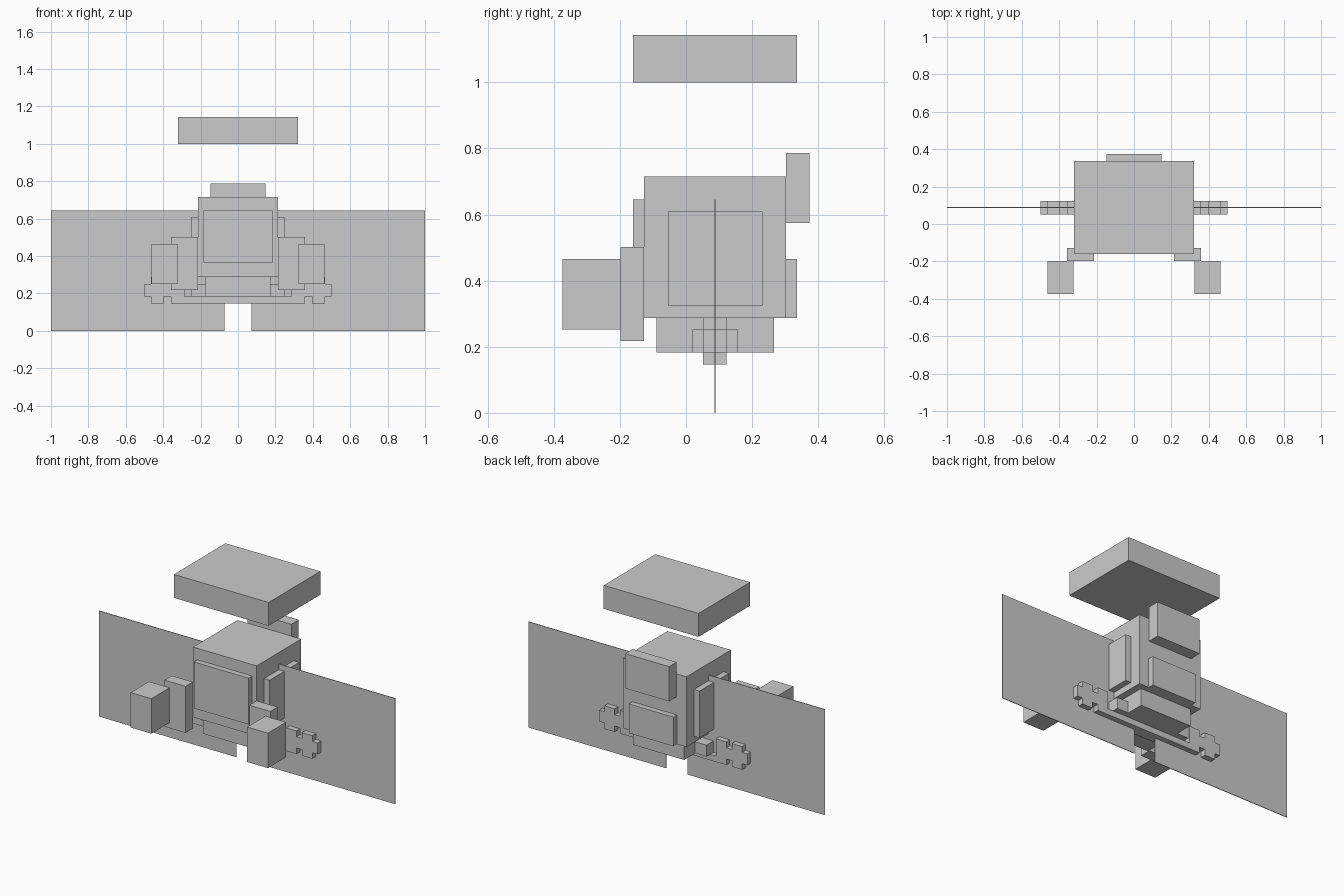
import bpy, bmesh

if "Cube" in bpy.data.objects:
    bpy.data.objects.remove(bpy.data.objects["Cube"])


def new_object(name, bm):
    bmesh.ops.recalc_face_normals(bm, faces=bm.faces)
    mesh = bpy.data.meshes.new(name)
    bm.to_mesh(mesh)
    bm.free()
    obj = bpy.data.objects.new(name, mesh)
    bpy.context.collection.objects.link(obj)
    return obj


def box(name, x, y, z):
    """Box from (min, max) ranges on each axis."""
    bm = bmesh.new()
    bmesh.ops.create_cube(bm, size=1)
    for v in bm.verts:
        v.co = [r[0] if c < 0 else r[1] for c, r in zip(v.co, (x, y, z))]
    return new_object(name, bm)


def pair(name, x, y, z):
    """Matching boxes on the left and right."""
    box(name + "_right", x, y, z)
    box(name + "_left", (-x[1], -x[0]), y, z)


# Body core and floating slab
box("body", (-.215, .215), (-.127, .302), (.287, .715))
box("floating_top_slab", (-.32, .32), (-.161, .336), (1.0, 1.143))

# Raised plates on the body
box("front_plate", (-.185, .185), (-.161, -.127), (.362, .645))
pair("side_plate", (.215, .252), (-.055, .231), (.325, .61))
box("upper_back_plate", (-.148, .148), (.302, .374), (.575, .787))
box("lower_back_plate", (-.15, .15), (.302, .336), (.287, .465))

# Stepped arms at the front
pair("arm_base", (.215, .357), (-.198, -.127), (.218, .502))
pair("arm_end", (.323, .463), (-.374, -.198), (.252, .465))

# Underside block with side hubs
box("underside_block", (-.173, .173), (-.09, .266), (.183, .287))
pair("hub", (.173, .25), (.018, .158), (.183, .252))

# Notched crossbar, one half profile mirrored and extruded
half = [(.287, .183), (.287, .288), (.358, .288), (.358, .252), (.395, .252),
        (.395, .288), (.465, .288), (.465, .252), (.5, .252), (.5, .183),
        (.465, .183), (.465, .147), (.395, .147), (.395, .183), (.358, .183),
        (.358, .147)]
outline = half + [(-x, z) for x, z in reversed(half)]
bm = bmesh.new()
face = bm.faces.new([bm.verts.new((x, .052, z)) for x, z in outline])
ext = bmesh.ops.extrude_face_region(bm, geom=[face])
bmesh.ops.translate(bm, vec=(0, .071, 0),
                    verts=[g for g in ext["geom"] if isinstance(g, bmesh.types.BMVert)])
new_object("notched_crossbar", bm)

# Paper-thin wings
pair("wing", (.072, 1.0), (.086, .09), (0, .645))
